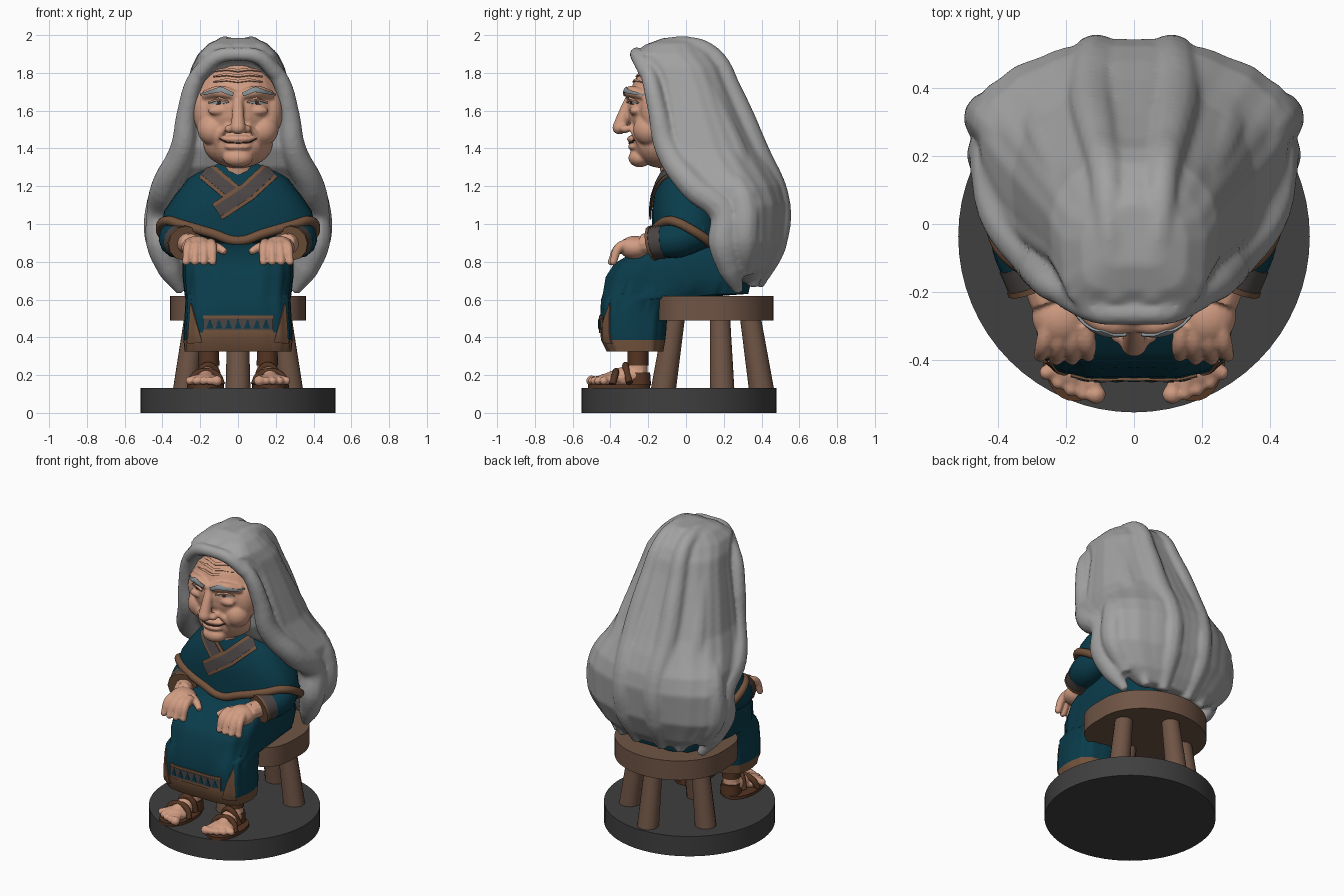
import bpy, bmesh
from math import sin, cos, pi, radians
from mathutils import Vector, Matrix
from mathutils.bvhtree import BVHTree

if "Cube" in bpy.data.objects:
    bpy.data.objects.remove(bpy.data.objects["Cube"])


def material(name, rgb):
    m = bpy.data.materials.new(name)
    m.use_nodes = True
    m.diffuse_color = (*rgb, 1)
    m.node_tree.nodes["Principled BSDF"].inputs["Base Color"].default_value = (*rgb, 1)
    return m


HAIR = material("grey hair", (.36, .36, .36))
SKIN = material("skin", (.64, .335, .225))
TEAL = material("teal cloth", (.003, .045, .07))
TRIM = material("brown trim", (.17, .085, .045))
BAND = material("dark band", (.07, .06, .058))
WOOD = material("stool wood", (.16, .09, .06))
LEATHER = material("sandal leather", (.09, .035, .016))
STONE = material("dark base", (.05, .05, .05))
BROW = material("brow grey", (.25, .29, .31))
EYE = material("dark eye", (.05, .025, .015))
made = []


def add(name, me, mat):
    ob = bpy.data.objects.new(name, me)
    bpy.context.collection.objects.link(ob)
    me.materials.clear()
    me.materials.append(mat)
    made.append(ob)
    return ob


def from_bm(name, bm, mat):
    bmesh.ops.recalc_face_normals(bm, faces=bm.faces)
    me = bpy.data.meshes.new(name)
    bm.to_mesh(me)
    bm.free()
    return add(name, me, mat)


def drop(ob):
    if ob in made:
        made.remove(ob)
    bpy.data.objects.remove(ob)


def bake(ob, mat):
    # turn a curve or a modified object into a plain mesh
    name = ob.name
    deps = bpy.context.evaluated_depsgraph_get()
    me = bpy.data.meshes.new_from_object(ob.evaluated_get(deps))
    drop(ob)
    return add(name, me, mat)


def ball(name, c, r, mat):
    bm = bmesh.new()
    bmesh.ops.create_uvsphere(bm, u_segments=24, v_segments=16, radius=1)
    bm.transform(Matrix.Translation(c) @ Matrix.Diagonal((*r, 1)))
    return from_bm(name, bm, mat)


def tube(name, pts, radii, mat, cyclic=False):
    cu = bpy.data.curves.new(name, 'CURVE')
    cu.dimensions, cu.bevel_depth, cu.bevel_resolution = '3D', 1, 4
    cu.use_fill_caps, cu.resolution_u = True, 6
    sp = cu.splines.new('BEZIER')
    sp.bezier_points.add(len(pts) - 1)
    sp.use_cyclic_u = cyclic
    for i, (b, p) in enumerate(zip(sp.bezier_points, pts)):
        b.co = p
        b.handle_left_type = b.handle_right_type = 'AUTO'
        b.radius = radii[i] if isinstance(radii, (list, tuple)) else radii
    ob = bpy.data.objects.new(name, cu)
    bpy.context.collection.objects.link(ob)
    return bake(ob, mat)


def ring(sec, n, front, back, lobes=0, amp=0):
    # rounded cross-section: height, half width, front y, back y
    z, hw, yf, yb = sec
    pts = []
    for i in range(n):
        a = 2 * pi * i / n
        p = back if sin(a) > 0 else front
        k = 1 + amp * cos(lobes * a)
        x = hw * abs(cos(a)) ** p * (1 if cos(a) > 0 else -1) * k
        y = (yb - yf) / 2 * abs(sin(a)) ** p * (1 if sin(a) > 0 else -1) * k
        pts.append(Vector((x, (yf + yb) / 2 + y, z)))
    return pts


def loft(name, rings, mat):
    bm = bmesh.new()
    rows = [[bm.verts.new(p) for p in r] for r in rings]
    n = len(rows[0])
    for a, b in zip(rows, rows[1:]):
        for i in range(n):
            bm.faces.new((a[i], a[(i + 1) % n], b[(i + 1) % n], b[i]))
    bm.faces.new(rows[0])
    bm.faces.new(rows[-1])
    return from_bm(name, bm, mat)


def blend(name, obs, mat, voxel, smooth):
    # fuse overlapping parts into one sculpted skin
    bm = bmesh.new()
    for o in obs:
        bm.from_mesh(o.data)
        drop(o)
    ob = from_bm(name, bm, mat)
    rm = ob.modifiers.new("fuse", 'REMESH')
    rm.mode, rm.voxel_size = 'VOXEL', voxel
    sm = ob.modifiers.new("soften", 'SMOOTH')
    sm.iterations = smooth
    return bake(ob, mat)


def decal(name, target, path, widths, mat, lift=.004, thick=.008, across=6):
    # strip drawn in x and z, laid on the front of the target
    me = target.data
    tree = BVHTree.FromPolygons([v.co for v in me.vertices], [tuple(p.vertices) for p in me.polygons])
    path = [Vector(p) for p in path]
    bm, rows, steps = bmesh.new(), [], 8
    for s in range((len(path) - 1) * steps + 1):
        i = min(s // steps, len(path) - 2)
        t = s / steps - i
        c, d = path[i].lerp(path[i + 1], t), (path[i + 1] - path[i]).normalized()
        w = widths[i] * (1 - t) + widths[i + 1] * t
        row = []
        for j in range(across + 1):
            q = c + Vector((-d.y, d.x)) * w * (2 * j / across - 1)
            hit = tree.ray_cast(Vector((q.x, -2, q.y)), Vector((0, 1, 0)))[0]
            hit = hit or tree.find_nearest(Vector((q.x, -.1, q.y)))[0]
            row.append(bm.verts.new(hit - Vector((0, lift, 0))))
        rows.append(row)
    for a, b in zip(rows, rows[1:]):
        for j in range(across):
            bm.faces.new((a[j], a[j + 1], b[j + 1], b[j]))
    ob = from_bm(name, bm, mat)
    so = ob.modifiers.new("thickness", 'SOLIDIFY')
    so.thickness, so.offset = thick, 0
    return bake(ob, mat)


SIDES = ((1, "left_"), (-1, "right_"))


def mir(s, pts):
    return [(s * p[0], *p[1:]) for p in pts]


# base and stool, the seat squared off at the front
loft("base", [ring((z, .516, -.553, .479), 64, 1, 1) for z in (0, .132)], STONE)
loft("stool_seat", [ring((z, .36, -.165, .462), 64, .55, 1) for z in (.49, .618)], WOOD)
for nm, dx, dy in (("front", 0, -1), ("back", 0, 1), ("left", 1, .2), ("right", -1, .2)):
    tube(nm + "_stool_leg", [(dx * .28, .14 + dy * .26, .12), (dx * .23, .14 + dy * .2, .51)], [.066, .055], WOOD)

# skirt with brown hem, deeper below the front panel
SKIRT = [(.325, .28, -.42, -.12), (.385, .285, -.45, -.11), (.425, .285, -.453, -.105), (.5, .28, -.455, -.1),
         (.6, .275, -.45, -.08), (.63, .28, -.44, .33), (.72, .29, -.425, .35), (.79, .29, -.38, .34),
         (.85, .28, -.28, .3), (.9, .26, -.18, .25)]
skirt = loft("skirt", [ring(s, 64, .55, .6, 14, .012) for s in SKIRT], TEAL)
skirt.data.materials.append(TRIM)
for p in skirt.data.polygons:
    c = p.center
    p.material_index = int(c.z < .38 or (c.z < .42 and c.y < -.35 and abs(c.x) < .2))

# patterned band and side slits
decal("panel_band_edge", skirt, [(-.185, .47), (.185, .47)], [.046, .046], TRIM, .003, .008, 8)
decal("panel_band", skirt, [(-.185, .47), (.185, .47)], [.031, .031], BAND, .006, .006, 8)
for i in range(7):
    decal("band_triangle", skirt, [(-.15 + i * .05, .448), (-.15 + i * .05, .494)], [.018, .001], TEAL, .009, .005, 2)
for s, nm in SIDES:
    decal(nm + "skirt_slit", skirt, mir(s, [(.228, .37), (.25, .58)]), [.038, .002], TRIM)

# shawl with draped hem
SHAWL = [(.92, .41, -.18, .22), (1.07, .39, -.18, .22), (1.15, .335, -.17, .2), (1.24, .265, -.14, .17),
         (1.31, .16, -.11, .1), (1.345, .115, -.1, .08)]


def drape(pts):
    for p in pts:
        p.z = .91 + .12 * abs(p.x) / .41 - .55 * max(0, p.y + .08)
    return pts


shawl = loft("shawl", [drape(ring(SHAWL[0], 48, .8, .9))] + [ring(s, 48, .8, .9) for s in SHAWL[1:]], TEAL)
tube("shawl_hem", drape(ring(SHAWL[0], 24, .8, .9)), .025, TRIM, True)
for s, nm in SIDES:
    lift = .006 if s > 0 else 0
    path = mir(s, [(.175, 1.285), (.05, 1.17), (-.11, 1.065)] if s > 0 else [(.175, 1.285), (.0, 1.14)])
    decal(nm + "collar_edge", shawl, path, [.05] * 3, TRIM, .004 + lift)
    decal(nm + "collar_band", shawl, path, [.031] * 3, BAND, .008 + lift)
tube("neck", [(0, -.02, 1.2), (0, -.06, 1.4)], [.095, .1], SKIN)
tube("neck_collar", [Vector((.115 * cos(i * pi / 6), -.02 + .1 * sin(i * pi / 6), 1.335)) for i in range(12)],
     .016, TRIM, True)

# sleeves, cuffs and hands
for s, nm in SIDES:
    tube(nm + "sleeve", mir(s, [(.29, .08, .97), (.32, -.05, .92), (.295, -.15, .905)]), [.1, .1, .085], TEAL)
    tube(nm + "cuff", mir(s, [(.31, -.11, .91), (.285, -.175, .9)]), [.091, .088], BAND)
    tube(nm + "cuff_edge", mir(s, [(.287, -.167, .901), (.281, -.182, .898)]), .093, TRIM)
    hand = [tube("wrist", mir(s, [(.285, -.14, .9), (.25, -.23, .895)]), [.055, .055], SKIN),
            ball("palm", (s * .215, -.27, .875), (.085, .085, .062), SKIN),
            tube("thumb", mir(s, [(.18, -.25, .89), (.11, -.28, .875), (.065, -.31, .85)]), [.032, .025, .018], SKIN)]
    for i in range(4):
        tip = (.275 - .047 * i, -.385 - .01 * (i in (1, 2)), .80)
        hand += [tube("finger", mir(s, [(.25 - .035 * i, -.29, .9), (.265 - .043 * i, -.355, .875), tip]),
                      [.028, .025, .02], SKIN), ball("fingertip", (s * tip[0], *tip[1:]), [.02] * 3, SKIN)]
    blend(nm + "hand", hand, SKIN, .007, 2)

# feet and sandals
for s, nm in SIDES:
    foot = [tube("instep", mir(s, [(.155, -.23, .2), (.165, -.33, .19), (.178, -.43, .172)]), [.055, .055, .035], SKIN),
            ball("forefoot", (s * .175, -.41, .172), (.08, .07, .037), SKIN),
            tube("ankle", mir(s, [(.155, -.255, .16), (.155, -.255, .38)]), [.053, .05], SKIN)]
    for i in range(5):
        tip = (.112 + i * .036, -.5 + .004 * i * i, .17)
        foot += [tube("toe", mir(s, [(.13 + i * .023, -.42, .18), tip]), .022, SKIN),
                 ball("toe_tip", (s * tip[0], *tip[1:]), (.029, .028, .028) if i == 0 else [.022] * 3, SKIN)]
    blend(nm + "foot", foot, SKIN, .007, 2)
    sole = loft(nm + "sole", [ring((z, .098, -.52, -.19), 32, .9, .9) for z in (.128, .15)], LEATHER)
    sole.data.transform(Matrix.Translation((s * .173, 0, 0)))
    tube(nm + "heel_cup", mir(s, [(.155, -.25, .145), (.155, -.25, .215)]), [.065, .06], LEATHER)
    arch = [(.17 + .085 * cos(a), -.39 + .02 * sin(a), .15 + .07 * sin(a)) for a in (0, pi / 4, pi / 2, 3 * pi / 4, pi)]
    tube(nm + "toe_strap", mir(s, arch), .018, LEATHER)
    tube(nm + "instep_strap", mir(s, [(.1, -.3, .16), (.125, -.31, .235), (.17, -.32, .25), (.22, -.3, .16)]), .018, LEATHER)
    tube(nm + "ankle_wrap", mir(s, [(.155, -.255, .25), (.155, -.255, .345)]), [.056, .055], LEATHER)

# head with sculpted features
face = [ball("skull", (0, -.06, 1.615), (.243, .25, .275), SKIN), ball("jaw", (0, -.12, 1.43), (.185, .165, .135), SKIN),
        ball("chin", (0, -.245, 1.35), (.08, .06, .05), SKIN), ball("muzzle", (0, -.215, 1.43), (.11, .075, .07), SKIN),
        tube("nose", [(0, -.29, 1.68), (0, -.325, 1.59), (0, -.35, 1.515)], [.024, .032, .038], SKIN),
        ball("nose_tip", (0, -.352, 1.51), (.04, .038, .036), SKIN),
        ball("upper_lip", (0, -.275, 1.45), (.085, .038, .022), SKIN),
        ball("lower_lip", (0, -.27, 1.408), (.07, .038, .019), SKIN)]
for s, nm in SIDES:
    face += [ball("cheek", (s * .13, -.195, 1.5), (.085, .085, .085), SKIN),
             ball("temple", (s * .165, -.15, 1.6), (.075, .09, .13), SKIN),
             ball("nostril", (s * .043, -.322, 1.503), (.028, .03, .022), SKIN),
             ball("eye_bag", (s * .105, -.27, 1.6), (.055, .03, .026), SKIN),
             tube("brow_ridge", mir(s, [(.0, -.295, 1.675), (.09, -.29, 1.7), (.18, -.215, 1.68)]), [.025, .033, .025], SKIN),
             tube("smile_fold", mir(s, [(.05, -.3, 1.52), (.105, -.262, 1.46), (.11, -.235, 1.4)]), [.014, .018, .012], SKIN)]
head = blend("head", face, SKIN, .008, 4)
for s, nm in SIDES:
    decal(nm + "eyebrow", head, mir(s, [(.025, 1.685), (.09, 1.712), (.195, 1.685)]), [.009, .013, .004], BROW, .004, .009)
    decal(nm + "eye", head, mir(s, [(.06, 1.64), (.1, 1.645), (.145, 1.637)]), [.002, .011, .002], BROW, .003, .006)
    decal(nm + "iris", head, mir(s, [(.09, 1.644), (.1, 1.644), (.11, 1.644)]), [.005, .011, .005], EYE, .007, .005)
    decal(nm + "eyelid", head, mir(s, [(.05, 1.645), (.1, 1.663), (.155, 1.642)]), [.004, .007, .004], SKIN, .008, .014)
    decal(nm + "mouth_corner", head, mir(s, [(0, 1.427), (.06, 1.432), (.1, 1.452)]), [.003, .003, .002], EYE, .002, .004)
    for i in range(3):
        decal(nm + "forehead_wrinkle", head, mir(s, [(0, 1.755 + i * .028), (.06, 1.763 + i * .028), (.13, 1.752 + i * .028)]),
              [.006, .006, .002], SKIN, .005, .009, 3)

# long hair: core mass plus locks
MANE = [(.69, .24, .29, .41), (.76, .35, .24, .46), (.9, .45, .16, .525), (1.1, .465, .12, .545), (1.2, .45, .035, .525),
        (1.3, .4, -.08, .48), (1.4, .355, -.13, .425), (1.6, .305, -.15, .325), (1.75, .265, -.165, .255),
        (1.83, .245, -.195, .225), (1.9, .21, -.265, .18), (1.955, .155, -.2, .11), (1.985, .09, -.12, .06)]
hair = [loft("mane", [ring(m, 64, .45, 1.12, 18, .012) for m in MANE], HAIR)]
for s, nm in SIDES:
    hair += [tube("side_lock", mir(s, [(.1, -.225, 1.9), (.22, -.19, 1.77), (.27, -.15, 1.6), (.295, -.1, 1.4), (.385, .04, 1.2),
                  (.405, .2, 1.06), (.405, .2, .9), (.36, .235, .76), (.3, .28, .64)]),
                  [.04, .046, .052, .066, .075, .08, .083, .065, .025], HAIR),
             tube("fringe", mir(s, [(.0, -.262, 1.9), (.1, -.255, 1.888), (.2, -.21, 1.8)]), [.036, .04, .04], HAIR),
             tube("crown_lock", mir(s, [(.05, -.22, 1.915), (.07, -.03, 1.945), (.08, .13, 1.9), (.1, .24, 1.7), (.12, .36, 1.4),
                  (.11, .475, 1.1), (.11, .455, .88), (.09, .38, .67)]), [.035, .05, .05, .06, .075, .08, .075, .03], HAIR),
             tube("back_lock", mir(s, [(.16, .08, 1.82), (.21, .16, 1.6), (.25, .26, 1.35), (.28, .34, 1.1), (.27, .35, .88),
                  (.2, .36, .67)]), [.05, .065, .08, .09, .085, .03], HAIR),
             tube("outer_lock", mir(s, [(.33, .2, 1.3), (.4, .3, 1.13), (.415, .31, .92), (.32, .31, .74)]),
                  [.05, .08, .078, .045], HAIR)]
blend("hair", hair, HAIR, .012, 4)

# smooth shading that keeps sharp edges
bpy.ops.object.select_all(action='DESELECT')
for o in made:
    o.select_set(True)
bpy.context.view_layer.objects.active = made[0]
bpy.ops.object.shade_smooth_by_angle(angle=radians(45))
